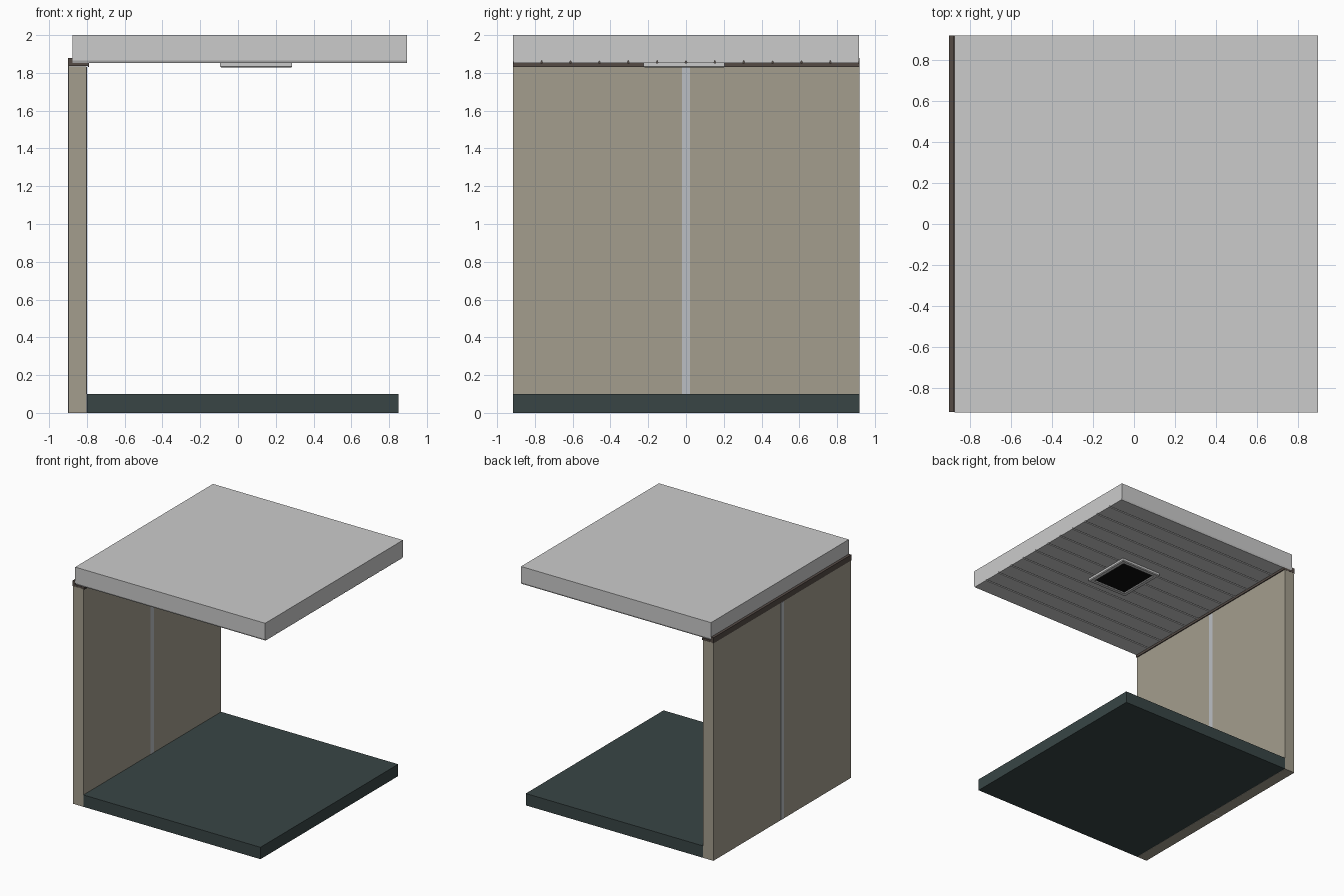
import bpy, bmesh

if "Cube" in bpy.data.objects:
    bpy.data.objects.remove(bpy.data.objects["Cube"])

def material(name, rgb):
    m = bpy.data.materials.new(name)
    m.diffuse_color = (*rgb, 1)
    m.use_nodes = True
    m.node_tree.nodes["Principled BSDF"].inputs["Base Color"].default_value = m.diffuse_color
    return m

GREEN = material("dark_green", (0.04, 0.06, 0.06))
TAN = material("tan", (0.37, 0.34, 0.27))
BROWN = material("brown", (0.09, 0.07, 0.06))
BLACK = material("black", (0.004, 0.004, 0.004))
STEEL = material("steel", (0.5, 0.52, 0.55))

def finish(name, bm, mat=None):
    bmesh.ops.recalc_face_normals(bm, faces=bm.faces)
    me = bpy.data.meshes.new(name)
    bm.to_mesh(me)
    bm.free()
    ob = bpy.data.objects.new(name, me)
    bpy.context.collection.objects.link(ob)
    if mat:
        me.materials.append(mat)
    return ob

def prism(name, points, direction, mat=None):
    """Extrude a closed planar outline along a direction."""
    bm = bmesh.new()
    face = bm.faces.new([bm.verts.new(p) for p in points])
    out = bmesh.ops.extrude_face_region(bm, geom=[face])
    verts = [g for g in out["geom"] if isinstance(g, bmesh.types.BMVert)]
    bmesh.ops.translate(bm, verts=verts, vec=direction)
    return finish(name, bm, mat)

def box(name, lo, hi, mat=None):
    pts = [(lo[0], lo[1], lo[2]), (hi[0], lo[1], lo[2]),
           (hi[0], hi[1], lo[2]), (lo[0], hi[1], lo[2])]
    return prism(name, pts, (0, 0, hi[2] - lo[2]), mat)

# Floor slab
box("floor", (-0.8, -0.915, 0), (0.85, 0.918, 0.1), GREEN)

# Two wall panels either side of the joint
for side, y0, y1 in (("front", -0.915, -0.004), ("back", 0.004, 0.918)):
    box("wall_panel_" + side, (-0.898, y0, 0), (-0.801, y1, 1.835), TAN)

# Joint: H-shaped metal strip with a raised centre rib on each face
half = [(0.047, 0.004), (0.047, 0.022), (0.0495, 0.022), (0.0495, 0.009), (0.051, 0.009)]
right = [(x, y) for x, y in half] + [(x, -y) for x, y in reversed(half)]
outline = right + [(-x, -y) for x, y in right]
prism("wall_joint", [(x - 0.8495, y, 0) for x, y in outline], (0, 0, 1.83), STEEL)

# Angle that carries the roof along the wall top
angle = [(-0.9, 1.88), (-0.9, 1.832), (-0.896, 1.832), (-0.896, 1.836),
         (-0.794, 1.836), (-0.794, 1.832), (-0.79, 1.832), (-0.79, 1.852),
         (-0.877, 1.852), (-0.877, 1.88)]
prism("roof_angle", [(x, -0.915, z) for x, z in angle], (0, 1.833, 0), BROWN)

# Roof slab with V grooves between the ceiling boards
W, N, Z = 0.917, 12, 1.852
pitch = 2 * W / N
under = []
for i in range(N):
    a, b = -W + i * pitch, -W + (i + 1) * pitch
    under += [(a, Z + 0.014), (a + 0.006, Z), (b - 0.006, Z)]
under.append((W, Z + 0.014))
prism("roof", [(-0.875, y, z) for y, z in under + [(W, 2.0), (-W, 2.0)]], (1.77, 0, 0))

# Ceiling vent: sloped frame made of nested rectangular rings
bm = bmesh.new()
rings = []
for inset, z in ((0, 1.853), (0, 1.834), (0.006, 1.828), (0.034, 1.828), (0.04, 1.834), (0.04, 1.853)):
    x0, x1, y0, y1 = -0.095 + inset, 0.287 - inset, -0.225 + inset, 0.205 - inset
    rings.append([bm.verts.new((x, y, z)) for x, y in ((x0, y0), (x1, y0), (x1, y1), (x0, y1))])
for i, a in enumerate(rings):
    b = rings[(i + 1) % len(rings)]
    for j in range(4):
        k = (j + 1) % 4
        bm.faces.new((a[j], a[k], b[k], b[j]))
finish("vent_frame", bm)
box("vent_panel", (-0.056, -0.186, 1.836), (0.248, 0.166, 1.853), BLACK)
